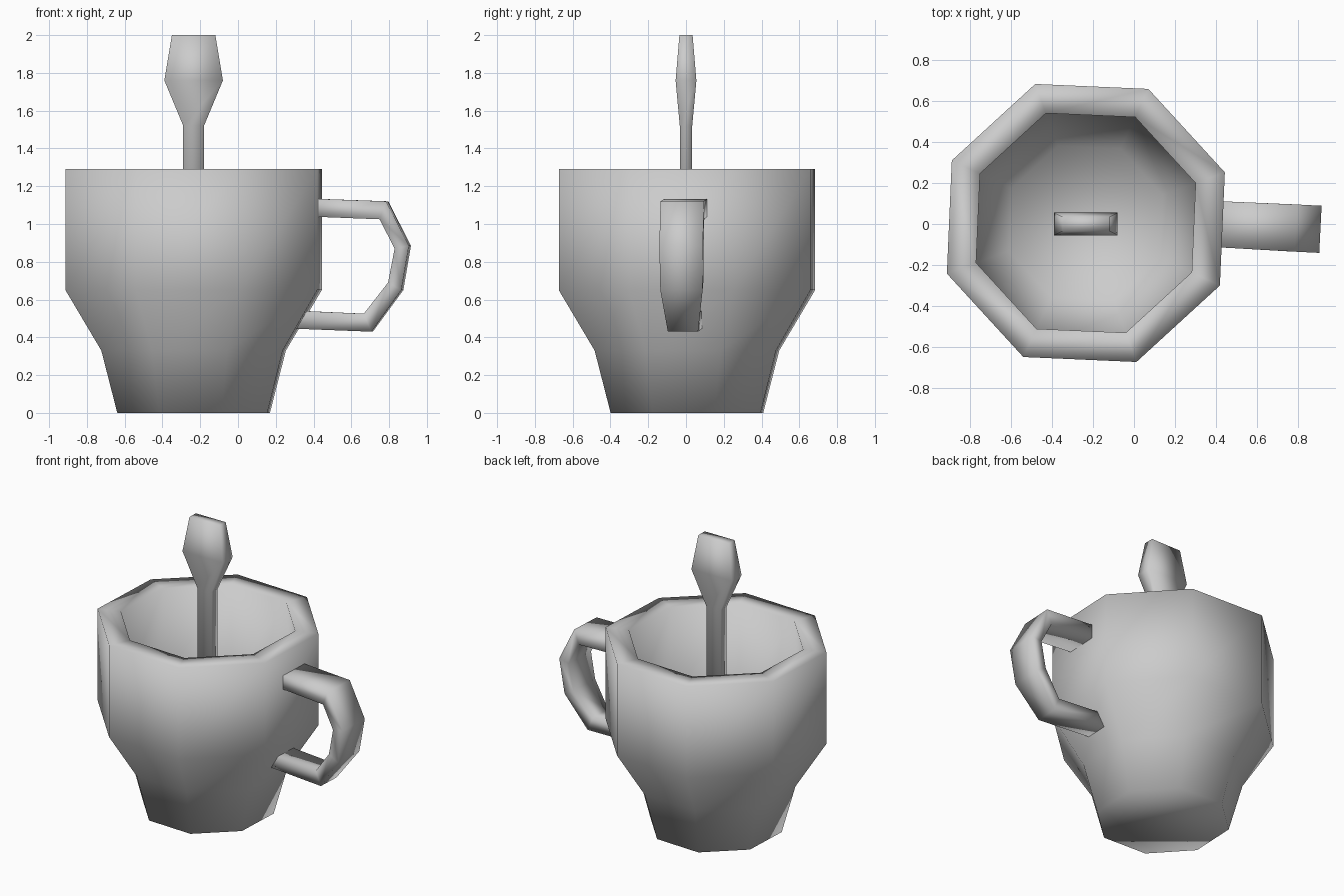
import bpy, bmesh, math
from mathutils import Vector

if "Cube" in bpy.data.objects:
    bpy.data.objects.remove(bpy.data.objects["Cube"], do_unlink=True)

grey = bpy.data.materials.new("plain_grey")
grey.use_nodes = True
grey.diffuse_color = (0.6, 0.6, 0.6, 1)
grey.node_tree.nodes["Principled BSDF"].inputs["Base Color"].default_value = (0.6, 0.6, 0.6, 1)

CUP_X = -0.235      # axis shared by the cup and the spoon
CUP_Y = 0.005


def loft(name, rings):
    """Skin a list of equal-sized point rings and cap both ends."""
    bm = bmesh.new()
    loops = [[bm.verts.new(p) for p in ring] for ring in rings]
    n = len(rings[0])
    for a, b in zip(loops, loops[1:]):
        for i in range(n):
            j = (i + 1) % n
            bm.faces.new((a[i], a[j], b[j], b[i]))
    bm.faces.new(loops[0][::-1])
    bm.faces.new(loops[-1])
    bmesh.ops.recalc_face_normals(bm, faces=bm.faces)
    for f in bm.faces:
        f.smooth = True
    mesh = bpy.data.meshes.new(name)
    bm.to_mesh(mesh)
    bm.free()
    mesh.materials.append(grey)
    obj = bpy.data.objects.new(name, mesh)
    bpy.context.collection.objects.link(obj)
    return obj


def octagon(r, z):
    angles = [math.radians(20 + 45 * i) for i in range(8)]
    return [(CUP_X + r * math.cos(a), CUP_Y + r * math.sin(a), z) for a in angles]


# Cup: outside from base to rim, then down the inside to the floor
cup_profile = [(0.43, 0), (0.52, 0.33), (0.722, 0.65), (0.722, 1.29),
               (0.57, 1.29), (0.57, 0.66), (0.40, 0.30)]
loft("cup", [octagon(r, z) for r, z in cup_profile])

# Handle: outer and inner points of each bend, with half width
handle_bends = [((0.37, 1.135), (0.37, 1.04), 0.112),
                ((0.79, 1.12), (0.755, 1.025), 0.115),
                ((0.91, 0.885), (0.835, 0.87), 0.115),
                ((0.87, 0.65), (0.80, 0.69), 0.112),
                ((0.71, 0.43), (0.67, 0.525), 0.08),
                ((0.27, 0.447), (0.27, 0.543), 0.08)]


def handle_ring(outer, inner, w):
    ring = []
    for (x, z), side in ((outer, -1), (outer, 1), (inner, 1), (inner, -1)):
        ring.append((x + 0.05 * w * side, -0.003 - 0.05 * (x - 0.45) + w * side, z))
    return ring


loft("handle", [handle_ring(*bend) for bend in handle_bends])

# Spoon: rectangular sections (height, half width, half depth)
spoon_sections = [(0.30, 0.055, 0.033), (1.52, 0.055, 0.033),
                  (1.76, 0.155, 0.055), (2.0, 0.115, 0.035)]
loft("spoon", [[(CUP_X + sx * w, sy * d, z)
                for sx, sy in ((-1, -1), (1, -1), (1, 1), (-1, 1))]
               for z, w, d in spoon_sections])
